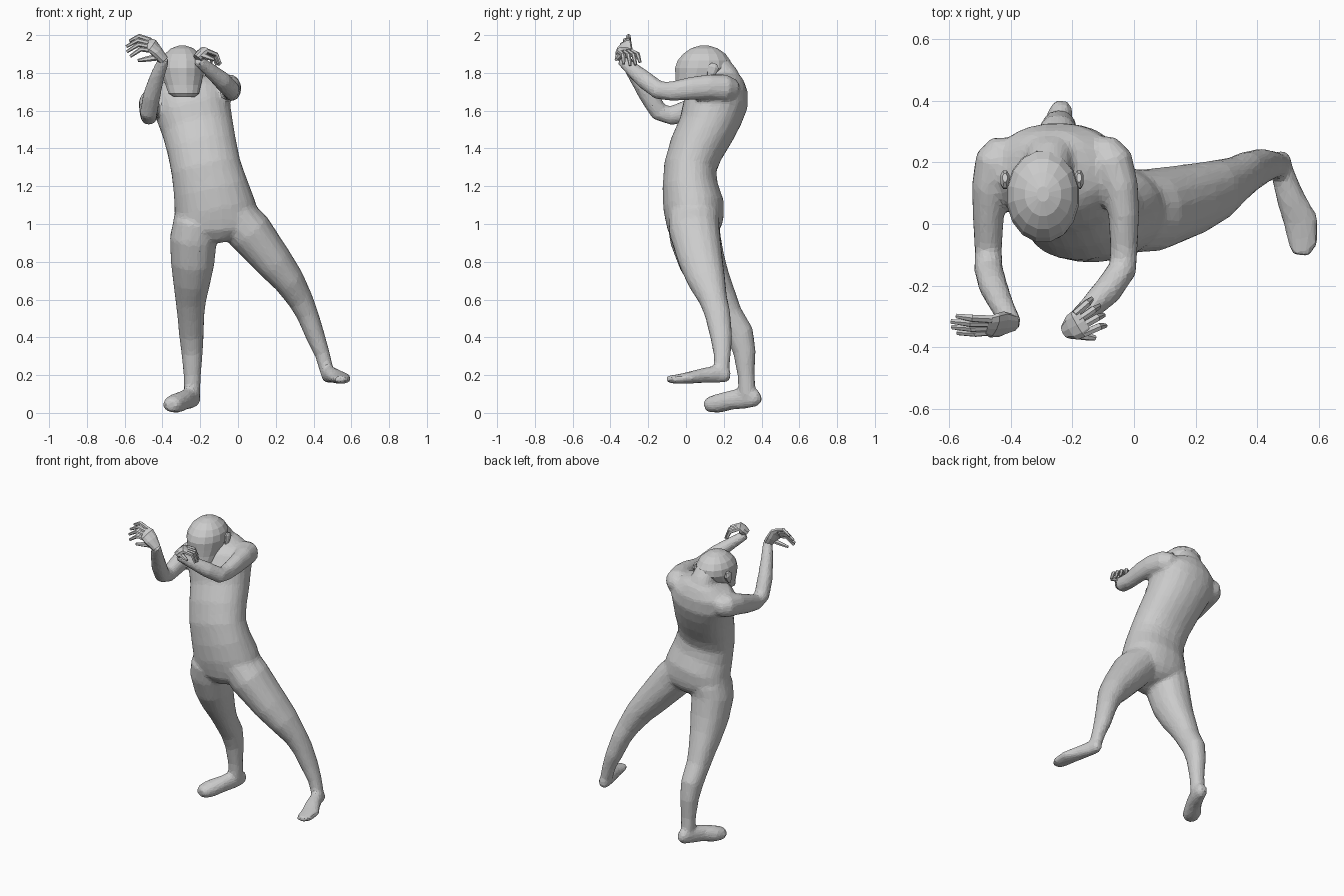
import bpy, bmesh
from math import cos, sin, tau
from mathutils import Vector as V


def spow(v, p):
    return abs(v) ** p * (1 if v >= 0 else -1)


# Loft of elliptical rings along a path; each section is (x, y, z, half_width, half_depth)
def tube(name, sections, side=(1, 0, 0), sides=16, power=0.92, flat_rings=False):
    bm = bmesh.new()
    pts = [V(s[:3]) for s in sections]
    rings = []
    for i, s in enumerate(sections):
        t = (pts[min(i + 1, len(pts) - 1)] - pts[max(i - 1, 0)]).normalized()
        if flat_rings:
            t = V((0, 0, 1))
        a = V(side)
        a = (a - t * a.dot(t)).normalized()
        b = t.cross(a)
        ring = []
        for k in range(sides):
            u = tau * (k + 0.5) / sides
            ring.append(bm.verts.new(pts[i] + a * s[3] * spow(cos(u), power)
                                     + b * s[4] * spow(sin(u), power)))
        rings.append(ring)
    for r, q in zip(rings, rings[1:]):
        for k in range(sides):
            n = (k + 1) % sides
            bm.faces.new((r[k], r[n], q[n], q[k]))
    bm.faces.new(rings[0][::-1])
    bm.faces.new(rings[-1])
    bmesh.ops.recalc_face_normals(bm, faces=bm.faces)
    me = bpy.data.meshes.new(name)
    bm.to_mesh(me)
    bm.free()
    ob = bpy.data.objects.new(name, me)
    bpy.context.collection.objects.link(ob)
    return ob


# Palm, four curled fingers and a thumb; w points towards the thumb
def hand(name, wrist, knuckle, mid, tip, w, thumb):
    wrist, knuckle, mid, tip, thumb = map(V, (wrist, knuckle, mid, tip, thumb))
    w = V(w).normalized()
    c = wrist.lerp(knuckle, 0.6)
    tube(name + "_palm", [(*wrist, .028, .026), (*c, .045, .026),
                          (*knuckle, .048, .02), (*knuckle.lerp(mid, .3), .044, .013)], w, 10)
    for i in range(4):
        o = w * (i - 1.5)
        shrink = (0.8, 0.97, 1.0, 0.92)[i]
        a = knuckle + o * .023
        m = knuckle.lerp(mid, shrink) + o * .029
        e = m + (tip - mid) * shrink + o * .004
        tube(f"{name}_finger_{i + 1}", [(*a, .013, .013), (*m, .013, .012),
                                        (*e, .008, .008)], w, 6)
    a = wrist.lerp(knuckle, .45) + w * .02
    tube(name + "_thumb", [(*a, .019, .017), (*a.lerp(thumb, .6), .014, .013),
                           (*thumb, .008, .008)], w, 6)


# Torso, leaning to the side and hunched at the shoulders
body = [tube("body", [
    (-.11, .06, .915, .05, .07), (-.11, .055, .935, .12, .115), (-.114, .047, .98, .22, .145),
    (-.116, .045, 1.03, .23, .155),
    (-.125, .04, 1.10, .214, .162), (-.147, .022, 1.20, .198, .147),
    (-.17, .022, 1.30, .186, .14), (-.19, .055, 1.40, .185, .145),
    (-.212, .107, 1.50, .19, .152), (-.235, .14, 1.59, .199, .165),
    (-.255, .177, 1.67, .212, .16), (-.262, .20, 1.73, .19, .132),
    (-.268, .205, 1.77, .125, .10), (-.27, .205, 1.785, .09, .08)], sides=24)]

# Neck and bowed head
body.append(tube("neck", [(-.265, .225, 1.72, .10, .085), (-.275, .20, 1.78, .08, .08),
                          (-.287, .15, 1.85, .075, .075)]))
tube("head", [
    (-.285, -.005, 1.672, .055, .035), (-.287, .01, 1.69, .082, .065),
    (-.29, .045, 1.735, .095, .10), (-.293, .075, 1.78, .110, .133),
    (-.295, .09, 1.825, .119, .151), (-.295, .095, 1.865, .114, .142),
    (-.295, .097, 1.90, .095, .115), (-.295, .097, 1.93, .06, .072),
    (-.295, .097, 1.944, .02, .025)], flat_rings=True, power=1)
for name, x in (("ear_right", -.418), ("ear_left", -.178)):
    tube(name, [(x, .125, 1.775, .008, .012), (x, .135, 1.80, .014, .024),
                (x, .145, 1.83, .016, .032), (x, .15, 1.85, .008, .015)], sides=8)

# Arms raised in front of the face, starting from rounded shoulders
body.append(tube("arm_left", [
    (-.12, .262, 1.70, .03, .035), (-.105, .245, 1.71, .06, .06), (-.075, .20, 1.72, .075, .074),
    (-.045, .12, 1.725, .06, .068), (-.033, .03, 1.718, .051, .062),
    (-.033, -.08, 1.703, .045, .052), (-.036, -.145, 1.708, .047, .05),
    (-.085, -.215, 1.76, .047, .049), (-.15, -.28, 1.815, .037, .04),
    (-.215, -.34, 1.868, .030, .030)], sides=12))
body.append(tube("arm_right", [
    (-.40, .262, 1.65, .03, .035), (-.415, .245, 1.65, .06, .06), (-.443, .20, 1.65, .075, .074),
    (-.467, .12, 1.635, .06, .068), (-.472, .03, 1.605, .052, .062),
    (-.472, -.08, 1.573, .045, .051), (-.472, -.143, 1.593, .047, .05),
    (-.457, -.20, 1.68, .047, .049), (-.425, -.27, 1.79, .038, .04),
    (-.391, -.325, 1.875, .030, .030)], sides=12))
hand("hand_right", (-.393, -.32, 1.865), (-.455, -.328, 1.945), (-.53, -.33, 1.962),
     (-.592, -.325, 1.925), (.2, -.55, -.8), (-.53, -.345, 1.865))
hand("hand_left", (-.215, -.345, 1.875), (-.18, -.325, 1.918), (-.125, -.29, 1.895),
     (-.105, -.28, 1.84), (.35, -.9, 0), (-.125, -.37, 1.87))

# Standing leg and side-stepping leg
body.append(tube("leg_right", [
    (-.20, .04, 1.09, .07, .09), (-.222, .042, 1.0, .122, .142), (-.237, .05, .92, .125, .136),
    (-.24, .085, .80, .117, .124), (-.245, .13, .70, .10, .107),
    (-.25, .185, .60, .082, .087), (-.25, .225, .52, .072, .075),
    (-.247, .285, .42, .066, .074), (-.243, .31, .32, .057, .06),
    (-.242, .318, .20, .046, .045), (-.243, .325, .09, .042, .046)]))
body.append(tube("leg_left", [
    (-.055, .04, 1.09, .07, .09), (-.01, .042, 1.04, .115, .137),
    (.06, .045, .96, .122, .135),
    (.19, .08, .80, .10, .117), (.27, .11, .70, .082, .10),
    (.33, .145, .60, .067, .075), (.368, .168, .52, .058, .068),
    (.412, .187, .40, .050, .058), (.447, .192, .31, .040, .046),
    (.475, .188, .205, .036, .039)]))

# Feet
body.append(tube("foot_right", [
    (-.23, .395, .09, .024, .03), (-.235, .368, .08, .04, .047),
    (-.25, .32, .08, .044, .057), (-.285, .24, .068, .047, .052),
    (-.33, .17, .05, .057, .051), (-.35, .125, .043, .052, .042),
    (-.356, .100, .04, .032, .028)], sides=12))
body.append(tube("foot_left", [
    (.472, .235, .195, .02, .024), (.475, .212, .198, .034, .038),
    (.48, .17, .205, .038, .047), (.505, .09, .198, .046, .040),
    (.54, .01, .185, .058, .031), (.548, -.06, .178, .052, .024),
    (.54, -.102, .178, .03, .018)], sides=12))

# Blend torso, neck, limbs and feet into one skin, then reduce it to plain facets
bpy.ops.object.select_all(action='DESELECT')
for ob in body:
    ob.select_set(True)
bpy.context.view_layer.objects.active = body[0]
bpy.ops.object.join()
skin = body[0]
blend = skin.modifiers.new("blend", 'REMESH')
blend.mode = 'VOXEL'
blend.voxel_size = .012
relax = skin.modifiers.new("relax", 'SMOOTH')
relax.factor, relax.iterations = .5, 6
facets = skin.modifiers.new("facets", 'DECIMATE')
facets.ratio = .16
